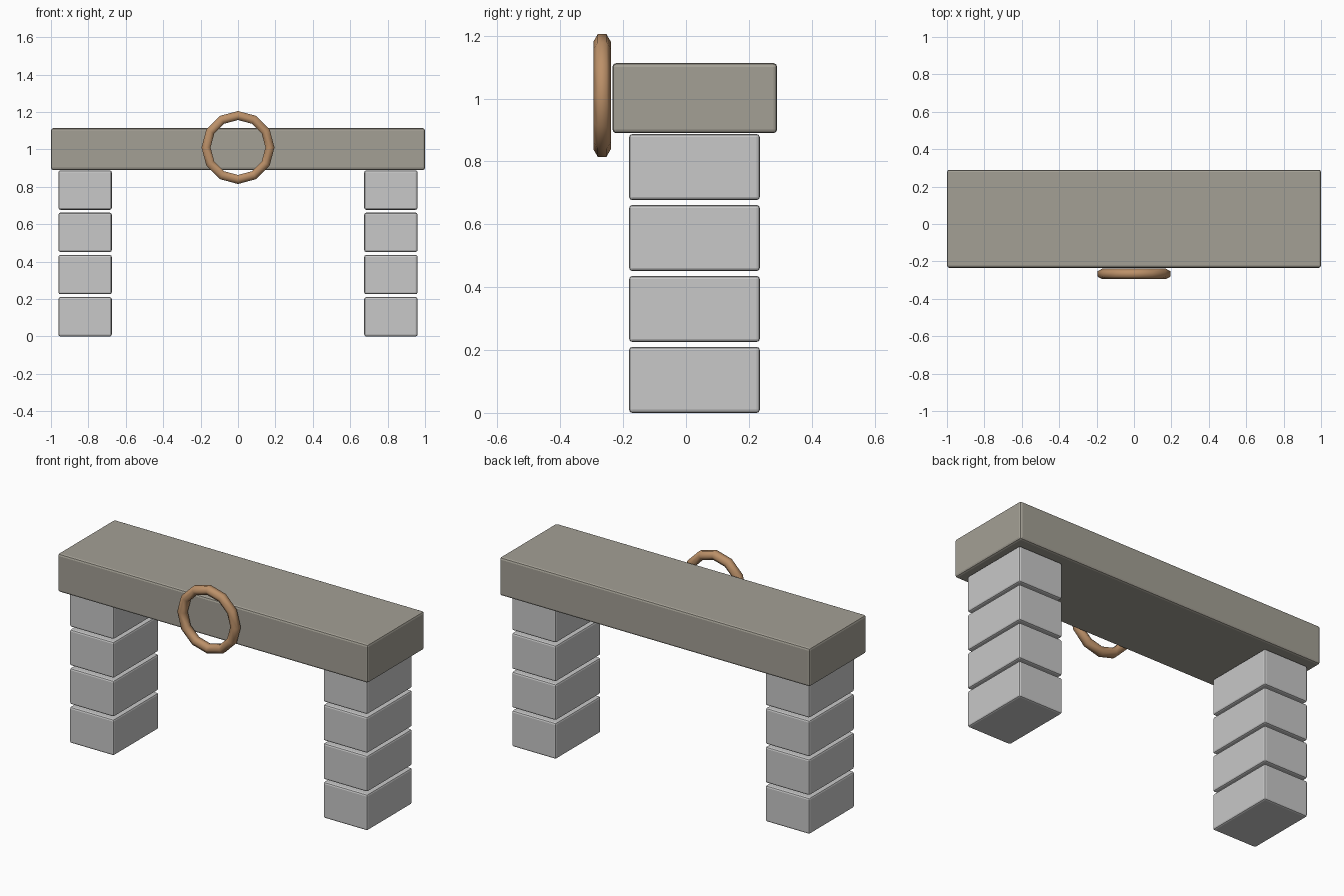
import bpy
import bmesh
from math import pi, sin, cos

if "Cube" in bpy.data.objects:
    bpy.data.objects.remove(bpy.data.objects["Cube"])


def material(name, rgb):
    m = bpy.data.materials.new(name)
    m.diffuse_color = (*rgb, 1)
    m.use_nodes = True
    m.node_tree.nodes["Principled BSDF"].inputs["Base Color"].default_value = m.diffuse_color
    return m


STONE = material("light grey stone", (0.58, 0.58, 0.58))
LINTEL = material("warm grey stone", (0.37, 0.35, 0.30))
WOOD = material("tan wood", (0.50, 0.28, 0.14))


def finish(name, bm, mat):
    bmesh.ops.recalc_face_normals(bm, faces=bm.faces)
    mesh = bpy.data.meshes.new(name)
    bm.to_mesh(mesh)
    bm.free()
    mesh.materials.append(mat)
    ob = bpy.data.objects.new(name, mesh)
    bpy.context.collection.objects.link(ob)
    return ob


def block(name, low, high, mat, bevel):
    """Box between two corners with softly rounded edges."""
    bm = bmesh.new()
    bmesh.ops.create_cube(bm, size=1)
    for v in bm.verts:
        v.co = [l + (c + 0.5) * (h - l) for c, l, h in zip(v.co, low, high)]
    bmesh.ops.bevel(bm, geom=bm.edges[:], offset=bevel, segments=2,
                    profile=0.5, affect='EDGES')
    return finish(name, bm, mat)


# Two pillars of four stacked blocks
for side, x0 in (("left", -0.96), ("right", 0.675)):
    for i in range(4):
        z = i * 0.2257
        block(f"{side}_pillar_block_{i + 1}", (x0, -0.181, z),
              (x0 + 0.285, 0.235, z + 0.21), STONE, 0.01)

# Beam across the top
block("lintel", (-1, -0.234, 0.89), (1, 0.29, 1.113), LINTEL, 0.012)

# Ring on the front: twelve segments with a six-sided section
MAJOR, MINOR, N, M = 0.171, 0.0278, 12, 6
bm = bmesh.new()
rings = []
for i in range(N):
    a = 2 * pi * i / N
    loop = []
    for j in range(M):
        b = 2 * pi * j / M
        r = MAJOR + MINOR * sin(b)
        loop.append(bm.verts.new((r * cos(a), -0.267 + MINOR * cos(b),
                                  1.01 + r * sin(a))))
    rings.append(loop)
for i in range(N):
    p, q = rings[i], rings[(i + 1) % N]
    for j in range(M):
        k = (j + 1) % M
        face = bm.faces.new((p[j], q[j], q[k], p[k]))
        face.smooth = True
finish("front_ring", bm, WOOD)
